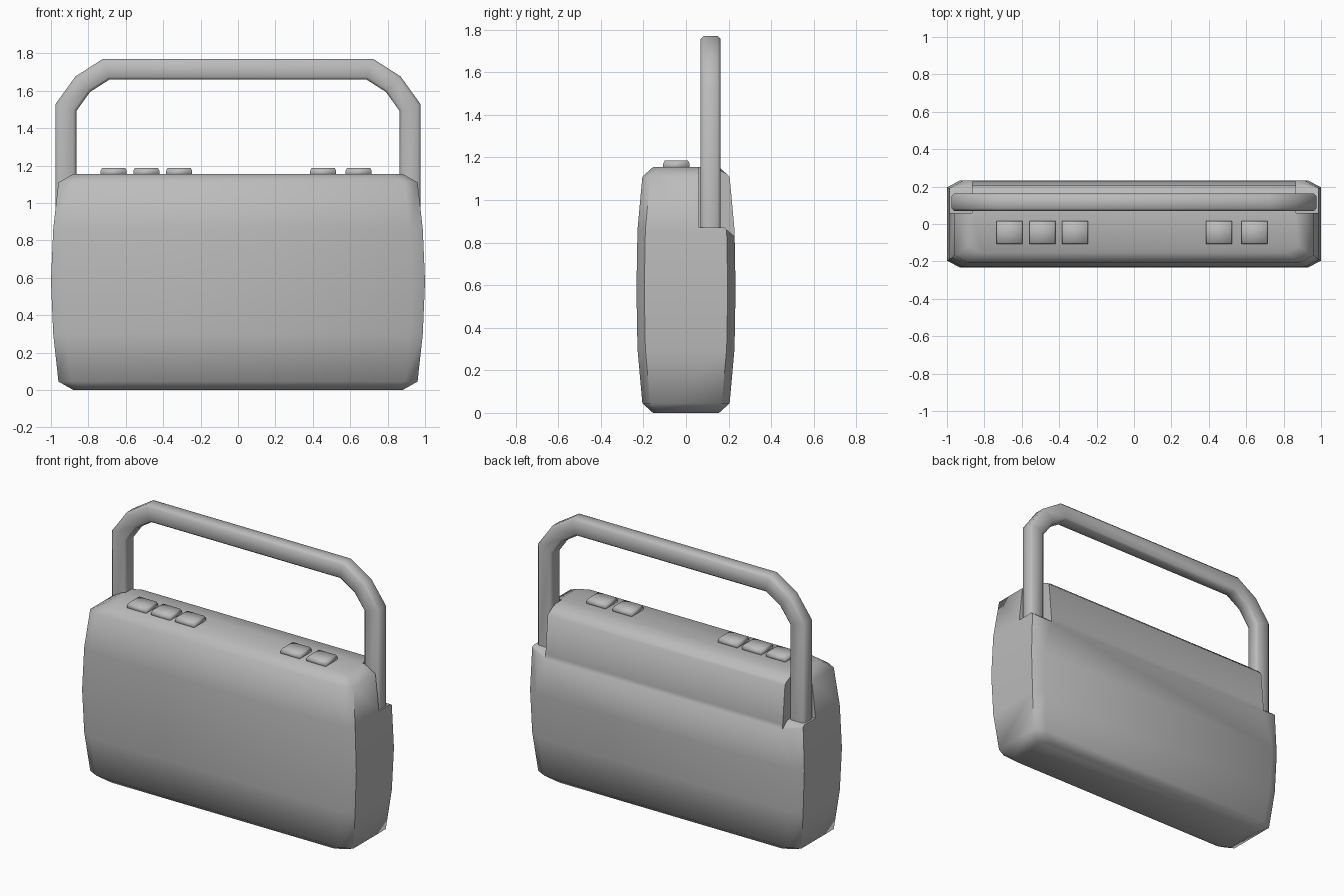
import bpy, bmesh, math
from mathutils import Vector

if "Cube" in bpy.data.objects:
    bpy.data.objects.remove(bpy.data.objects["Cube"], do_unlink=True)

grey = bpy.data.materials.new("plain grey")
grey.use_nodes = True
COLOUR = (0.5, 0.5, 0.5, 1)
grey.diffuse_color = COLOUR
grey.node_tree.nodes["Principled BSDF"].inputs["Base Color"].default_value = COLOUR


def make_object(name, bm):
    bmesh.ops.recalc_face_normals(bm, faces=bm.faces[:])
    mesh = bpy.data.meshes.new(name)
    bm.to_mesh(mesh)
    bm.free()
    mesh.materials.append(grey)
    obj = bpy.data.objects.new(name, mesh)
    bpy.context.collection.objects.link(obj)
    return obj


def loft(name, sections):
    """Skin a list of equal-length point rings and cap both ends."""
    bm = bmesh.new()
    rings = [[bm.verts.new(p) for p in ring] for ring in sections]
    n = len(rings[0])
    for a, b in zip(rings, rings[1:]):
        for i in range(n):
            j = (i + 1) % n
            bm.faces.new((a[i], a[j], b[j], b[i]))
    bm.faces.new(rings[0])
    bm.faces.new(rings[-1])
    return make_object(name, bm)


def chamfered(hx, hy, cx, cy):
    """Rectangle outline with cut corners."""
    return [(hx, cy - hy), (hx, hy - cy), (hx - cx, hy), (cx - hx, hy),
            (-hx, hy - cy), (-hx, cy - hy), (cx - hx, -hy), (hx - cx, -hy)]


def smooth(obj, degrees):
    bpy.ops.object.select_all(action="DESELECT")
    obj.select_set(True)
    bpy.context.view_layer.objects.active = obj
    bpy.ops.object.shade_smooth_by_angle(angle=math.radians(degrees))


# Bulging case
levels = [(0, 0.88, 0.155), (0.045, 0.96, 0.205), (0.3, 0.988, 0.228),
          (0.58, 1.0, 0.233), (0.86, 0.988, 0.228), (1.11, 0.96, 0.205),
          (1.155, 0.88, 0.155)]
case = loft("case", [[(x, y, z) for x, y in chamfered(hx, hy, 0.07, 0.037)]
                     for z, hx, hy in levels])

# Notches at the upper rear corners, with a floor that falls away at the back
floor_profile = [(0.06, 0.87), (0.18, 0.87), (0.3, 0.77), (0.3, 1.4), (0.06, 1.4)]
for side, label in ((1, "left"), (-1, "right")):
    cutter = loft(label + "_notch_cutter",
                  [[(side * x, y, z) for y, z in floor_profile] for x in (0.865, 1.2)])
    cutter.hide_render = True
    mod = case.modifiers.new(label + " notch", "BOOLEAN")
    mod.operation = "DIFFERENCE"
    mod.object = cutter
    mod.solver = "EXACT"
    bpy.context.view_layer.objects.active = case
    bpy.ops.object.modifier_apply(modifier=mod.name)
    bpy.data.objects.remove(cutter, do_unlink=True)
smooth(case, 60)

# Carry handle swept along an angular arch
half = [(0.92, 0.865), (0.92, 1.51), (0.83, 1.635), (0.705, 1.715)]
path = [Vector(p) for p in half] + [Vector((-x, z)) for x, z in reversed(half)]
rings = []
for i, p in enumerate(path):
    before = (p - path[i - 1]).normalized() if i else Vector((0, 1))
    after = (path[i + 1] - p).normalized() if i < len(path) - 1 else Vector((0, -1))
    along = (before + after).normalized()
    out = Vector((along.y, -along.x)) / along.dot(before)
    rings.append([(p.x + out.x * u, 0.116 + v, p.y + out.y * u)
                  for u, v in chamfered(0.056, 0.047, 0.015, 0.015)])
handle = loft("handle", rings)
smooth(handle, 60)

# Soft push buttons along the top
for number, x in enumerate((-0.665, -0.49, -0.315, 0.455, 0.645), 1):
    button = loft(f"button_{number}", [
        [(x + sx * r, -0.045 + sy * (r - 0.008), z)
         for sx, sy in ((1, 1), (-1, 1), (-1, -1), (1, -1))]
        for z, r in ((1.145, 0.07), (1.172, 0.07), (1.187, 0.062))])
    smooth(button, 120)
